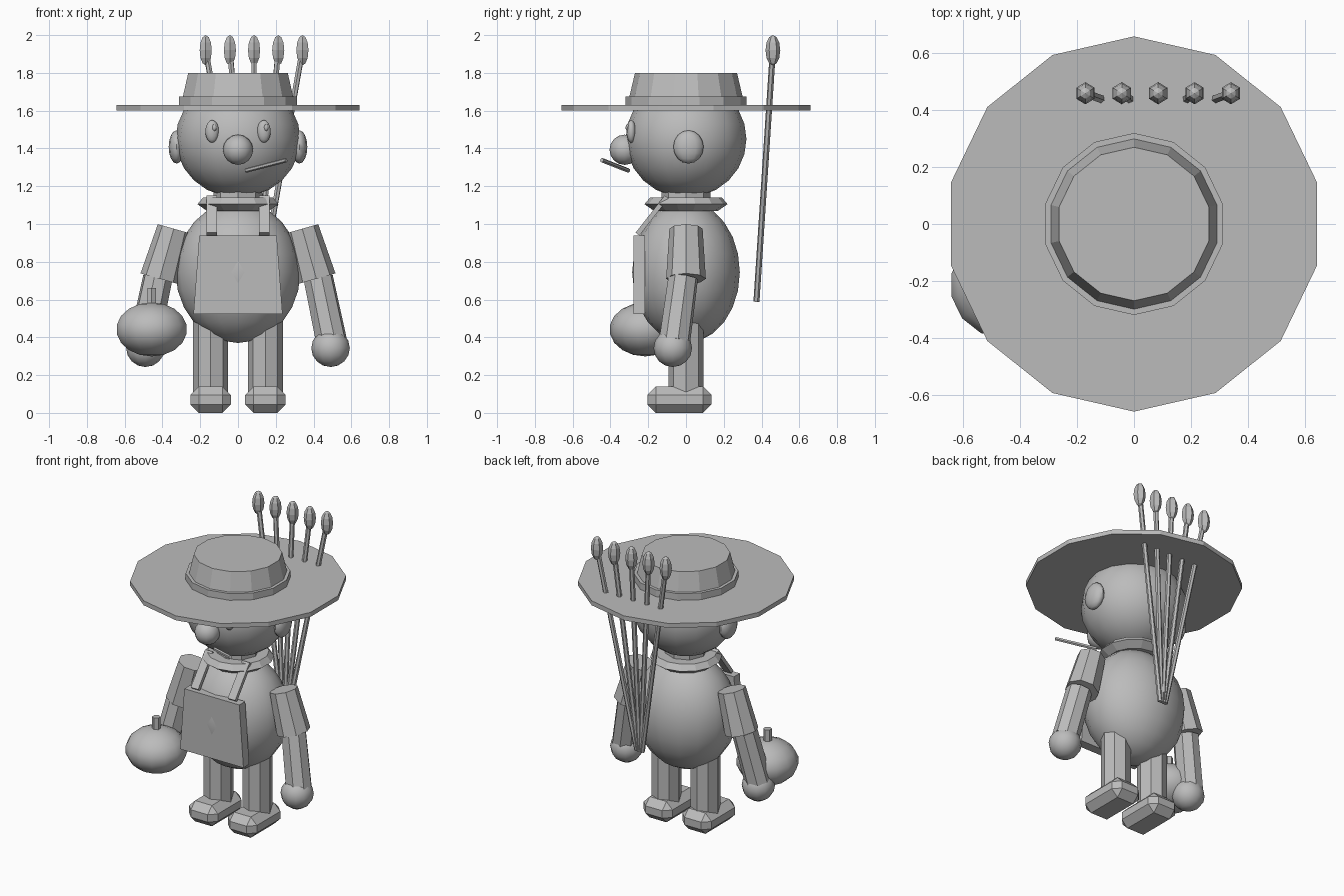
import bpy, math
from mathutils import Vector

cube = bpy.data.objects.get("Cube")
if cube:
    bpy.data.objects.remove(cube, do_unlink=True)

GREY = (0.5, 0.5, 0.5, 1)
mat = bpy.data.materials.new("plain grey")
mat.use_nodes = True
mat.diffuse_color = GREY
mat.node_tree.nodes["Principled BSDF"].inputs["Base Color"].default_value = GREY


def finish(name, smooth=None):
    """Name, colour and optionally smooth the newest object."""
    ob = bpy.context.object
    ob.name = name
    ob.data.materials.append(mat)
    bpy.ops.object.transform_apply(location=False, rotation=True, scale=True)
    if smooth:
        bpy.ops.object.shade_smooth_by_angle(angle=math.radians(smooth))
    return ob


def ball(name, loc, size, seg=14, rings=9, smooth=50):
    bpy.ops.mesh.primitive_uv_sphere_add(segments=seg, ring_count=rings, radius=1, location=loc)
    bpy.context.object.scale = size
    return finish(name, smooth)


def rod(name, a, b, r1, r2=None, sides=8):
    a, b = Vector(a), Vector(b)
    bpy.ops.mesh.primitive_cone_add(vertices=sides, radius1=r1, radius2=r2 or r1,
                                    depth=(b - a).length, location=(a + b) / 2)
    bpy.context.object.rotation_euler = (b - a).to_track_quat('Z', 'Y').to_euler()
    return finish(name)


def box(name, loc, size, rot=(0, 0, 0), bevel=0, segments=1):
    bpy.ops.mesh.primitive_cube_add(size=1, location=loc, rotation=rot)
    bpy.context.object.scale = size
    ob = finish(name)
    if bevel:
        mod = ob.modifiers.new("bevel", 'BEVEL')
        mod.width, mod.segments = bevel, segments
    return ob


# Head, neck and body
ball("head", (0, 0, 1.45), (0.33, 0.32, 0.31), 16, 12)
rod("neck", (0, 0, 1.0), (0, 0, 1.2), 0.13)
ball("body", (0, 0, 0.745), (0.33, 0.285, 0.375), 16, 12)
rod("collar_lower", (0, 0, 1.07), (0, 0, 1.105), 0.17, 0.22, 14)
rod("collar_upper", (0, 0, 1.105), (0, 0, 1.14), 0.22, 0.19, 14)

# Hat
rod("hat_brim", (0, 0, 1.6), (0, 0, 1.63), 0.66, sides=14)
rod("hat_band", (0, 0, 1.63), (0, 0, 1.675), 0.32, sides=14)
rod("hat_crown", (0, 0, 1.63), (0, 0, 1.8), 0.31, 0.27, 14)

# Face
ball("nose", (0, -0.325, 1.393), (0.08, 0.08, 0.08), 12, 8)
rod("straw", (0.042, -0.305, 1.283), (0.255, -0.445, 1.338), 0.012, sides=6)

# Paired parts
for s, side in ((1, "left"), (-1, "right")):
    ball(side + "_eye", (s * 0.137, -0.29, 1.49), (0.036, 0.025, 0.06), 12, 8)
    ball(side + "_pupil", (s * 0.137 + 0.012, -0.31, 1.51), (0.012, 0.01, 0.018), 8, 6)
    ball(side + "_ear", (s * 0.325, 0.013, 1.408), (0.042, 0.08, 0.088), 12, 8)
    rod(side + "_upper_arm", (s * 0.34, 0, 0.975), (s * 0.415, 0, 0.71), 0.088, 0.105)
    rod(side + "_forearm", (s * 0.425, -0.015, 0.715), (s * 0.495, -0.06, 0.38), 0.08, 0.084)
    ball(side + "_hand", (s * 0.49, -0.07, 0.343), (0.102, 0.102, 0.1), 12, 8)
    rod(side + "_leg", (s * 0.145, 0, 0.08), (s * 0.145, 0, 0.56), 0.092)
    box(side + "_shoe", (s * 0.145, -0.035, 0.07), (0.215, 0.34, 0.14), bevel=0.045)
    box(side + "_strap", (s * 0.138, -0.18, 1.045), (0.055, 0.025, 0.25),
        (math.radians(-38), 0, 0))

# Apron, slightly wider at the hem
apron = box("apron", (0, -0.248, 0.732), (0.41, 0.062, 0.415))
for v in apron.data.vertices:
    if v.co.z < 0:
        v.co.x *= 1.15

# Pumpkin carried in front of the right hand
ball("pumpkin", (-0.457, -0.215, 0.442), (0.192, 0.19, 0.143), 14, 9)
rod("pumpkin_stem", (-0.457, -0.215, 0.56), (-0.457, -0.215, 0.66), 0.026, sides=6)

# Fan of five buds on stalks behind the back
for i in range(5):
    spread = (i - 2) * 0.128
    top = Vector((0.085 + spread, 0.46, 1.92))
    foot = Vector((0.085 + spread * 0.08, 0.373, 0.59))
    rod(f"stalk_{i + 1}", foot, top, 0.016, sides=6)
    ball(f"bud_{i + 1}", top, (0.037, 0.039, 0.08), 6, 6, None)
